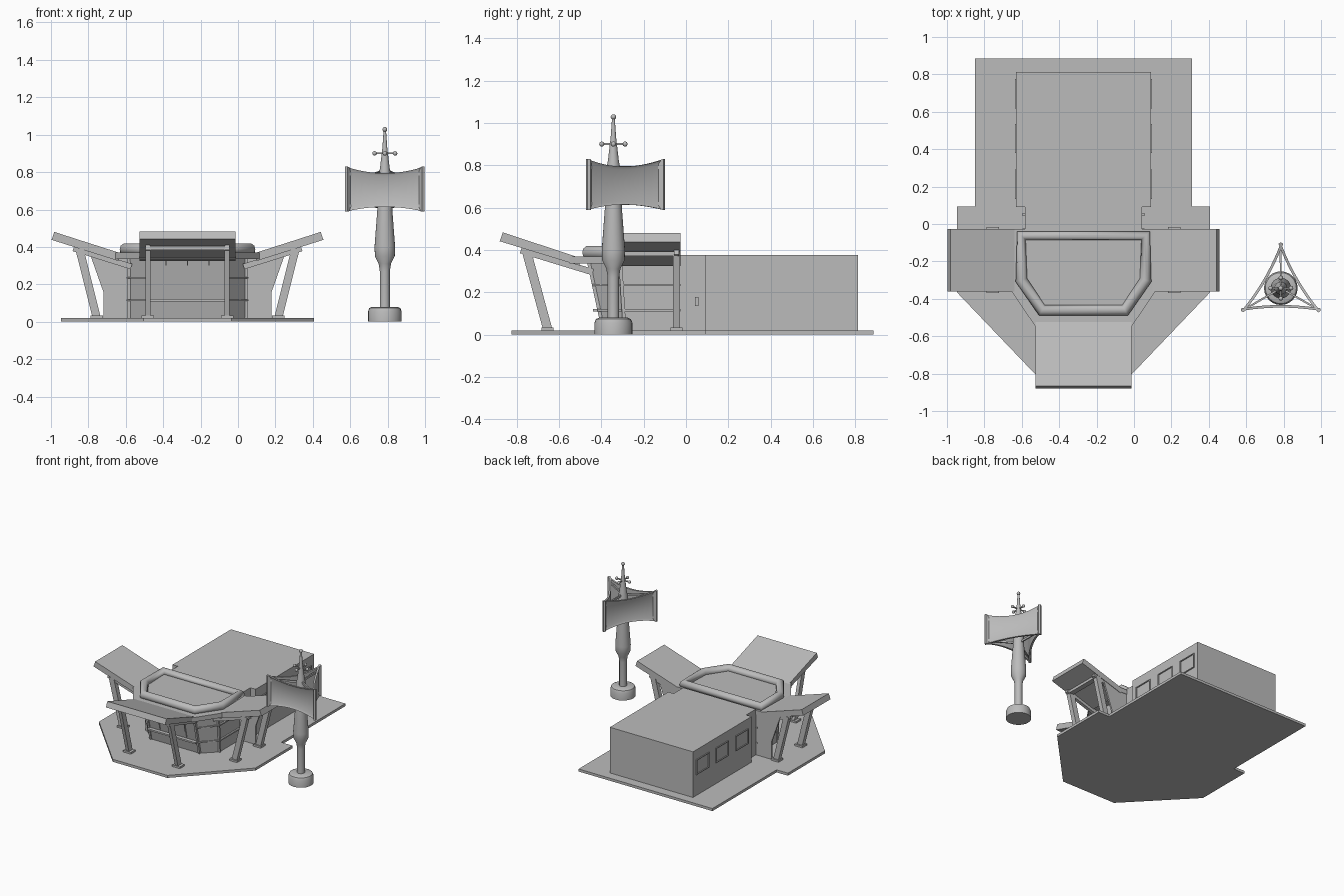
import bpy, bmesh
from math import sin, cos, pi, radians
from mathutils import Vector, Matrix

if "Cube" in bpy.data.objects:
    bpy.data.objects.remove(bpy.data.objects["Cube"])

grey = bpy.data.materials.new("plain grey")
grey.use_nodes = True
grey.diffuse_color = (0.5, 0.5, 0.5, 1)
grey.node_tree.nodes["Principled BSDF"].inputs["Base Color"].default_value = (0.5, 0.5, 0.5, 1)

HALL = Vector((-0.27, 0, 0))        # centre line of the building
SIGN = Vector((0.785, -0.343, 0))   # axis of the sign tower


def finish(name, bm, origin=HALL, smooth=False):
    bmesh.ops.recalc_face_normals(bm, faces=bm.faces)
    mesh = bpy.data.meshes.new(name)
    bm.to_mesh(mesh)
    bm.free()
    obj = bpy.data.objects.new(name, mesh)
    obj.location = origin
    mesh.materials.append(grey)
    bpy.context.collection.objects.link(obj)
    if smooth:
        bpy.ops.object.select_all(action='DESELECT')
        obj.select_set(True)
        bpy.context.view_layer.objects.active = obj
        bpy.ops.object.shade_smooth_by_angle(angle=radians(35))
    return obj


def loft(name, lower, upper, origin=HALL):
    """Solid between two matching polygons."""
    bm = bmesh.new()
    a = [bm.verts.new(p) for p in lower]
    b = [bm.verts.new(p) for p in upper]
    bm.faces.new(a)
    bm.faces.new(b)
    for i in range(len(a)):
        j = (i + 1) % len(a)
        bm.faces.new((a[i], a[j], b[j], b[i]))
    return finish(name, bm, origin)


def plan(name, outline, z0, z1):
    return loft(name, [(x, y, z0) for x, y in outline], [(x, y, z1) for x, y in outline])


def mirrored(half):
    """Close a half outline by mirroring it across x = 0."""
    return half + [(-x, y) for x, y in reversed(half)]


def box(name, x, y, z):
    return plan(name, [(x[0], y[0]), (x[1], y[0]), (x[1], y[1]), (x[0], y[1])], *z)


def beam(name, p, q, w, h, origin=HALL):
    p, q = Vector(p), Vector(q)
    d = (q - p).normalized()
    side = d.cross(Vector((0, 0, 1)))
    side = side.normalized() if side.length > 0.01 else Vector((1, 0, 0))
    up = side.cross(d)
    ring = [side * (a * w / 2) + up * (b * h / 2) for a, b in ((-1, -1), (1, -1), (1, 1), (-1, 1))]
    return loft(name, [p + r for r in ring], [q + r for r in ring], origin)


def lathe(name, profile, origin, steps=24):
    bm = bmesh.new()
    vs = [bm.verts.new((r, 0, z)) for r, z in profile]
    es = [bm.edges.new(e) for e in zip(vs, vs[1:])]
    bmesh.ops.spin(bm, geom=vs + es, axis=(0, 0, 1), cent=(0, 0, 0), steps=steps, angle=2 * pi)
    bmesh.ops.remove_doubles(bm, verts=bm.verts, dist=0.0001)
    return finish(name, bm, origin, True)


def ball(name, centre, r):
    bm = bmesh.new()
    bmesh.ops.create_uvsphere(bm, u_segments=12, v_segments=8, radius=r)
    return finish(name, bm, SIGN + Vector(centre), True)


# Ground slab and rear block
plan("ground_slab", mirrored([(0.236, -0.825), (0.256, -0.805), (0.677, -0.365),
                              (0.677, 0.093), (0.579, 0.093), (0.579, 0.886)]), 0, 0.02)
plan("rear_block", mirrored([(0.314, -0.03), (0.314, 0.09), (0.36, 0.09), (0.36, 0.813)]), 0.02, 0.377)

# Side windows with slim frames
for s in (-1, 1):
    for y in (0.212, 0.457, 0.697):
        x = s * 0.361
        for z in (0.187, 0.298):
            beam("window_frame", (x, y - 0.078, z), (x, y + 0.078, z), 0.012, 0.007)
        for dy in (-0.075, 0.075):
            beam("window_frame", (x, y + dy, 0.187), (x, y + dy, 0.298), 0.012, 0.007)
    box("wall_box", sorted((s * 0.31, s * 0.327)), (0.042, 0.06), (0.135, 0.178))

# Glazed front room, its front leaning outwards
low = mirrored([(0.314, -0.025), (0.314, -0.29), (0.21, -0.39)])
top = mirrored([(0.314, -0.025), (0.314, -0.31), (0.21, -0.46)])
loft("front_room", [(x, y, 0.02) for x, y in low], [(x, y, 0.345) for x, y in top])


def on_wall(i, z):
    t = (z - 0.02) / 0.325
    return Vector((*low[i], z)).lerp(Vector((*top[i], z)), t)


for z in (0.115, 0.235):
    for i in (0, 1, 3, 4):
        beam("window_rail", on_wall(i, z), on_wall(i + 1, z), 0.025, 0.01)
for i in (1, 2, 3, 4):
    beam("corner_mullion", on_wall(i, 0.02), on_wall(i, 0.345), 0.016, 0.016)
for x in (-0.115, 0, 0.115):
    beam("front_mullion", (x, -0.413, 0.13), (x, -0.459, 0.335), 0.008, 0.014)
beam("front_sill", (-0.21, -0.41, 0.115), (0.21, -0.41, 0.115), 0.06, 0.012)

# Low roof deck with rounded rim
plan("roof_deck", mirrored([(0.385, -0.027), (0.385, -0.36), (0.256, -0.55)]), 0.335, 0.37)
rim_line = mirrored([(0.332, -0.062), (0.332, -0.3), (0.222, -0.462)])
plan("roof_panel", rim_line, 0.365, 0.38)
curve = bpy.data.curves.new("roof_rim", 'CURVE')
curve.dimensions = '3D'
curve.bevel_depth = 0.032
curve.bevel_resolution = 3
spline = curve.splines.new('POLY')
spline.points.add(len(rim_line) - 1)
for point, (x, y) in zip(spline.points, rim_line):
    point.co = (x, y, 0.388, 1)
spline.use_cyclic_u = True
rim = bpy.data.objects.new("roof_rim", curve)
rim.location = HALL
curve.materials.append(grey)
bpy.context.collection.objects.link(rim)

# Upswept wing roofs
side_cut = [(0.36, 0.367), (0.712, 0.48), (0.727, 0.438), (0.37, 0.325)]
for s in (-1, 1):
    loft("side_wing_roof", [(s * x, -0.027, z) for x, z in side_cut], [(s * x, -0.362, z) for x, z in side_cut])
front_cut = [(-0.515, 0.367), (-0.865, 0.483), (-0.88, 0.441), (-0.5, 0.325)]
loft("front_wing_roof", [(-0.256, y, z) for y, z in front_cut], [(0.256, y, z) for y, z in front_cut])


# Raking columns with foot plates, rafters and cross beams
def foot(x, y):
    box("foot_plate", (x - 0.033, x + 0.033), (y - 0.028, y + 0.028), (0.02, 0.034))


for s in (-1, 1):
    for y in (-0.045, -0.34):
        beam("side_column", (s * 0.485, y, 0.02), (s * 0.578, y, 0.39), 0.035, 0.043)
        beam("side_rafter", (s * 0.3, y, 0.295), (s * 0.61, y, 0.392), 0.025, 0.03)
        foot(s * 0.485, y)
    beam("side_cross_beam", (s * 0.58, -0.04, 0.382), (s * 0.58, -0.345, 0.382), 0.04, 0.02)
    beam("front_column", (s * 0.212, -0.652, 0.02), (s * 0.212, -0.755, 0.4), 0.026, 0.043)
    beam("front_rafter", (s * 0.212, -0.44, 0.295), (s * 0.212, -0.78, 0.399), 0.025, 0.03)
    foot(s * 0.212, -0.655)
    # Screen wall under the side wing
    screen = [(0.31, 0.02), (0.45, 0.02), (0.45, 0.16), (0.525, 0.372), (0.31, 0.335)]
    loft("screen_wall", [(s * x, -0.03, z) for x, z in screen], [(s * x, -0.042, z) for x, z in screen])
beam("front_cross_beam", (-0.225, -0.757, 0.395), (0.225, -0.757, 0.395), 0.04, 0.022)

# Sign tower
lathe("sign_base", [(0, 0), (0.09, 0), (0.09, 0.055), (0.083, 0.073), (0.068, 0.08), (0, 0.08)], SIGN)
lathe("sign_pole", [(0, 0.07), (0.027, 0.07), (0.027, 0.27), (0.033, 0.31), (0.053, 0.35), (0.055, 0.4),
                    (0.04, 0.6), (0.034, 0.78), (0.026, 0.82), (0.013, 0.93), (0.006, 1.03), (0, 1.03)], SIGN)
ball("spire_ball", (0, 0, 1.028), 0.013)
for k in range(4):
    tip = Vector((cos(k * pi / 2), sin(k * pi / 2), 0)) * 0.055 + Vector((0, 0, 0.9))
    beam("spire_arm", (0, 0, 0.9), tip, 0.008, 0.008, SIGN)
    ball("spire_arm_ball", tip, 0.012)

# Three bowed sign boards around the pole
for k in range(3):
    turn = Matrix.Rotation(k * 2 * pi / 3, 4, 'Z')
    bm = bmesh.new()
    columns = []
    for i in range(13):
        t = i / 6 - 1
        bow = 1 - t * t
        x, y = 0.212 * t, -0.122 + 0.018 * bow
        z0, z1 = 0.588 + 0.026 * bow, 0.83 - 0.036 * bow
        columns.append([bm.verts.new((x, y + d, z)) for d, z in ((0, z0), (0, z1), (0.014, z1), (0.014, z0))])
    front = []
    for a, b in zip(columns, columns[1:]):
        for j in range(4):
            face = bm.faces.new((a[j], b[j], b[(j + 1) % 4], a[(j + 1) % 4]))
            if j == 0:
                front.append(face)
    bm.faces.new(columns[0])
    bm.faces.new(columns[-1])
    bmesh.ops.recalc_face_normals(bm, faces=bm.faces)
    bmesh.ops.inset_region(bm, faces=front, thickness=0.014, depth=-0.008, use_even_offset=True)
    bm.transform(turn)
    finish("sign_board", bm, SIGN, True)
    for z in (0.62, 0.79):
        beam("sign_strut", (0, 0, z), turn @ Vector((0.2, -0.114, z)), 0.01, 0.015, SIGN)
